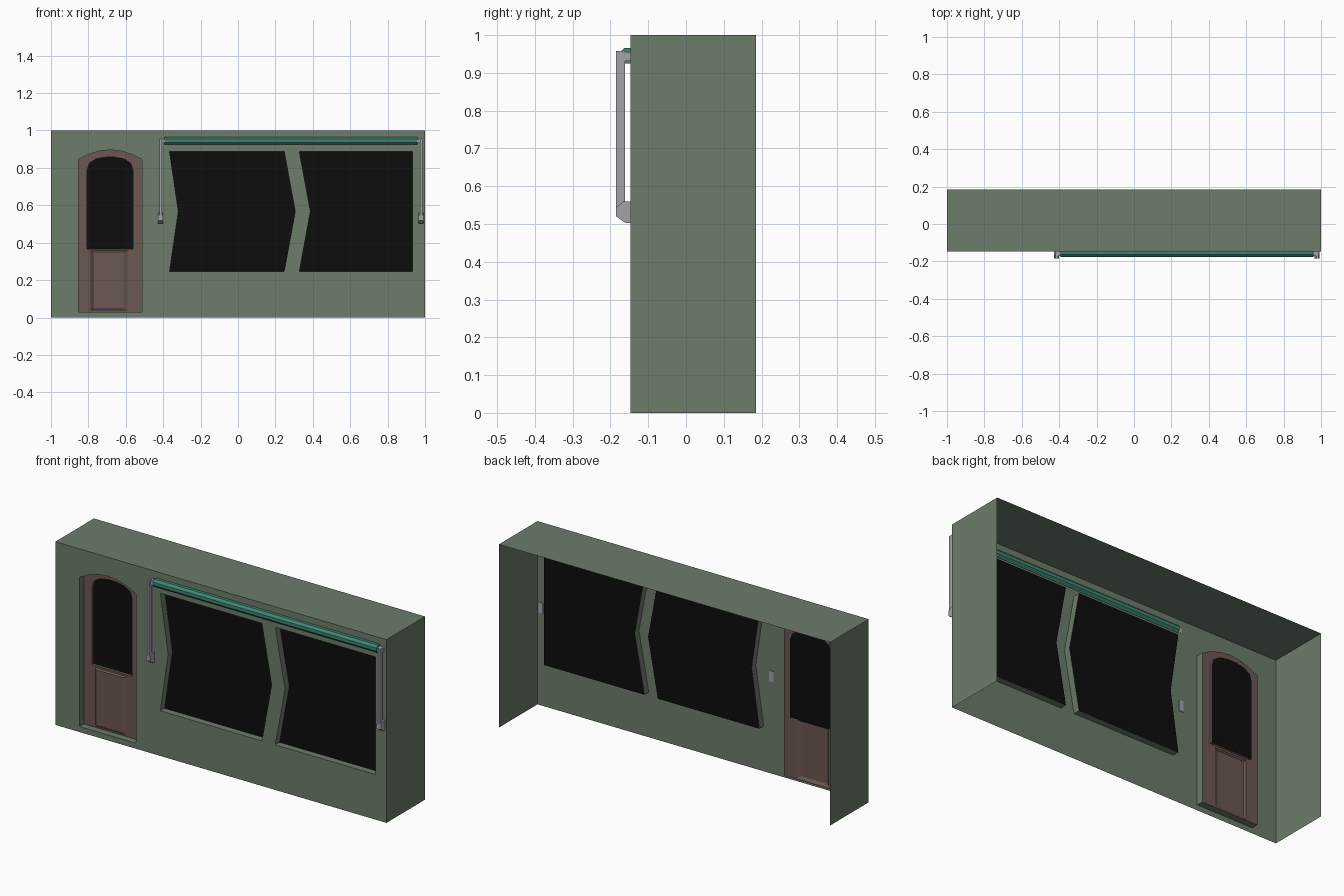
import bpy, bmesh, math
from mathutils import Matrix

if "Cube" in bpy.data.objects:
    bpy.data.objects.remove(bpy.data.objects["Cube"])

FRONT, BACK, RECESS = -0.147, 0.185, 0.037
DOOR_Y = FRONT + RECESS


def material(name, color):
    m = bpy.data.materials.new(name)
    m.diffuse_color = (*color, 1)
    m.use_nodes = True
    m.node_tree.nodes["Principled BSDF"].inputs["Base Color"].default_value = m.diffuse_color
    return m


GREEN = material("green_paint", (0.15, 0.20, 0.145))
BROWN = material("brown_door", (0.15, 0.098, 0.084))
BLACK = material("dark_glass", (0.004, 0.004, 0.004))
TEAL = material("teal_canvas", (0.05, 0.24, 0.17))
GREY = material("grey_metal", (0.36, 0.36, 0.41))


def finish(name, bm, mat):
    me = bpy.data.meshes.new(name)
    bm.to_mesh(me)
    bm.free()
    me.materials.append(mat)
    ob = bpy.data.objects.new(name, me)
    bpy.context.collection.objects.link(ob)
    return ob


def ring(bm, loop, y):
    return [bm.verts.new((x, y, z)) for x, z in loop]


def sheet(bm, loops, y):
    """Flat front-facing sheet: first loop is the outline, the rest are holes."""
    edges = []
    for loop in loops:
        v = ring(bm, loop, y)
        edges += [bm.edges.new((v[i - 1], v[i])) for i in range(len(v))]
    bmesh.ops.triangle_fill(bm, edges=edges, use_beauty=True, normal=(0, -1, 0))
    for f in bm.faces:
        f.normal_update()
        if f.normal.y > 0:
            f.normal_flip()


def step(bm, a, ya, b, yb, cap=False):
    """Band joining loop a to loop b, optionally closed by a flat face."""
    va, vb = ring(bm, a, ya), ring(bm, b, yb)
    for i in range(len(a)):
        j = (i + 1) % len(a)
        bm.faces.new((va[i], va[j], vb[j], vb[i]))
    if cap:
        bm.faces.new(vb)


def rect(x0, z0, x1, z1):
    return [(x0, z0), (x1, z0), (x1, z1), (x0, z1)]


def box(bm, x0, x1, y0, y1, z0, z1):
    m = Matrix.Translation(((x0 + x1) / 2, (y0 + y1) / 2, (z0 + z1) / 2)) @ \
        Matrix.Diagonal((x1 - x0, y1 - y0, z1 - z0, 1))
    bmesh.ops.create_cube(bm, size=1, matrix=m)


# Outlines, counter-clockwise from the front
win_left = [(-0.366, 0.246), (0.247, 0.246), (0.306, 0.567), (0.247, 0.888),
            (-0.366, 0.888), (-0.319, 0.567)]
win_right = [(0.328, 0.246), (0.934, 0.246), (0.934, 0.888), (0.328, 0.888), (0.387, 0.567)]
door_mid, half = -0.684, 0.17
door = [(door_mid - half, 0.03), (door_mid + half, 0.03)]
door += [(door_mid + half * t, 0.845 + 0.051 * (1 - t * t))
         for t in (1, 0.67, 0.33, 0, -0.33, -0.67, -1)]
arch = [(0.122, 0.79), (0.11, 0.825), (0.075, 0.848), (0.025, 0.857)]
glass = [(door_mid - 0.122, 0.367), (door_mid + 0.122, 0.367)]
glass += [(door_mid + x, z) for x, z in arch] + [(door_mid - x, z) for x, z in reversed(arch)]
panel = rect(-0.785, 0.036, -0.592, 0.357)
panel_in = rect(-0.775, 0.05, -0.615, 0.35)

# Building shell: pierced front, top and two sides, open behind and below
bm = bmesh.new()
sheet(bm, [rect(-1, 0, 1, 1), win_left, win_right, door], FRONT)
for pts in ([(-1, FRONT, 1), (1, FRONT, 1), (1, BACK, 1), (-1, BACK, 1)],
            [(1, FRONT, 0), (1, BACK, 0), (1, BACK, 1), (1, FRONT, 1)],
            [(-1, BACK, 0), (-1, FRONT, 0), (-1, FRONT, 1), (-1, BACK, 1)]):
    bm.faces.new([bm.verts.new(p) for p in pts])
# Reveals of the openings
for loop in (win_left, win_right, door):
    step(bm, loop, FRONT, loop, DOOR_Y)
bmesh.ops.remove_doubles(bm, verts=bm.verts, dist=1e-5)
finish("building_shell", bm, GREEN)

# Glass panes
for name, loop, y in (("left_window_pane", win_left, DOOR_Y),
                      ("right_window_pane", win_right, DOOR_Y),
                      ("door_pane", glass, DOOR_Y + 0.015)):
    bm = bmesh.new()
    sheet(bm, [loop], y)
    finish(name, bm, BLACK)

# Door with glass reveal and raised lower panel
bm = bmesh.new()
sheet(bm, [door, glass, panel], DOOR_Y)
step(bm, glass, DOOR_Y, glass, DOOR_Y + 0.015)
step(bm, panel, DOOR_Y, panel_in, DOOR_Y - 0.008, cap=True)
bmesh.ops.remove_doubles(bm, verts=bm.verts, dist=1e-5)
finish("door", bm, BROWN)

# Rolled awning
bm = bmesh.new()
turn = Matrix.Rotation(math.pi / 2, 4, 'Y') @ Matrix.Rotation(math.pi / 8, 4, 'Z')
bmesh.ops.create_cone(bm, cap_ends=True, segments=8, radius1=0.0225, radius2=0.0225,
                      depth=1.353, matrix=Matrix.Translation((0.2835, -0.155, 0.945)) @ turn)
finish("awning_roll", bm, TEAL)

# Awning arms with wall feet and top brackets
foot = [(-0.185, 0.545), (-0.165, 0.56), (-0.144, 0.56), (-0.144, 0.503),
        (-0.16, 0.503), (-0.185, 0.52)]
for side, x, s in (("left", -0.413, 1), ("right", 0.98, -1)):
    bm = bmesh.new()
    box(bm, x - 0.006, x + 0.006, -0.185, -0.161, 0.545, 0.958)
    xa, xb = sorted((x - 0.006 * s, x + 0.02 * s))
    box(bm, xa, xb, -0.172, -0.146, 0.932, 0.955)
    finish(side + "_awning_arm", bm, GREY)

    bm = bmesh.new()
    face = bm.faces.new([bm.verts.new((x - 0.014, y, z)) for y, z in foot])
    ext = bmesh.ops.extrude_face_region(bm, geom=[face], use_keep_orig=True)
    bmesh.ops.translate(bm, vec=(0.026, 0, 0),
                        verts=[v for v in ext["geom"] if isinstance(v, bmesh.types.BMVert)])
    bmesh.ops.recalc_face_normals(bm, faces=bm.faces)
    finish(side + "_arm_foot", bm, GREY)
